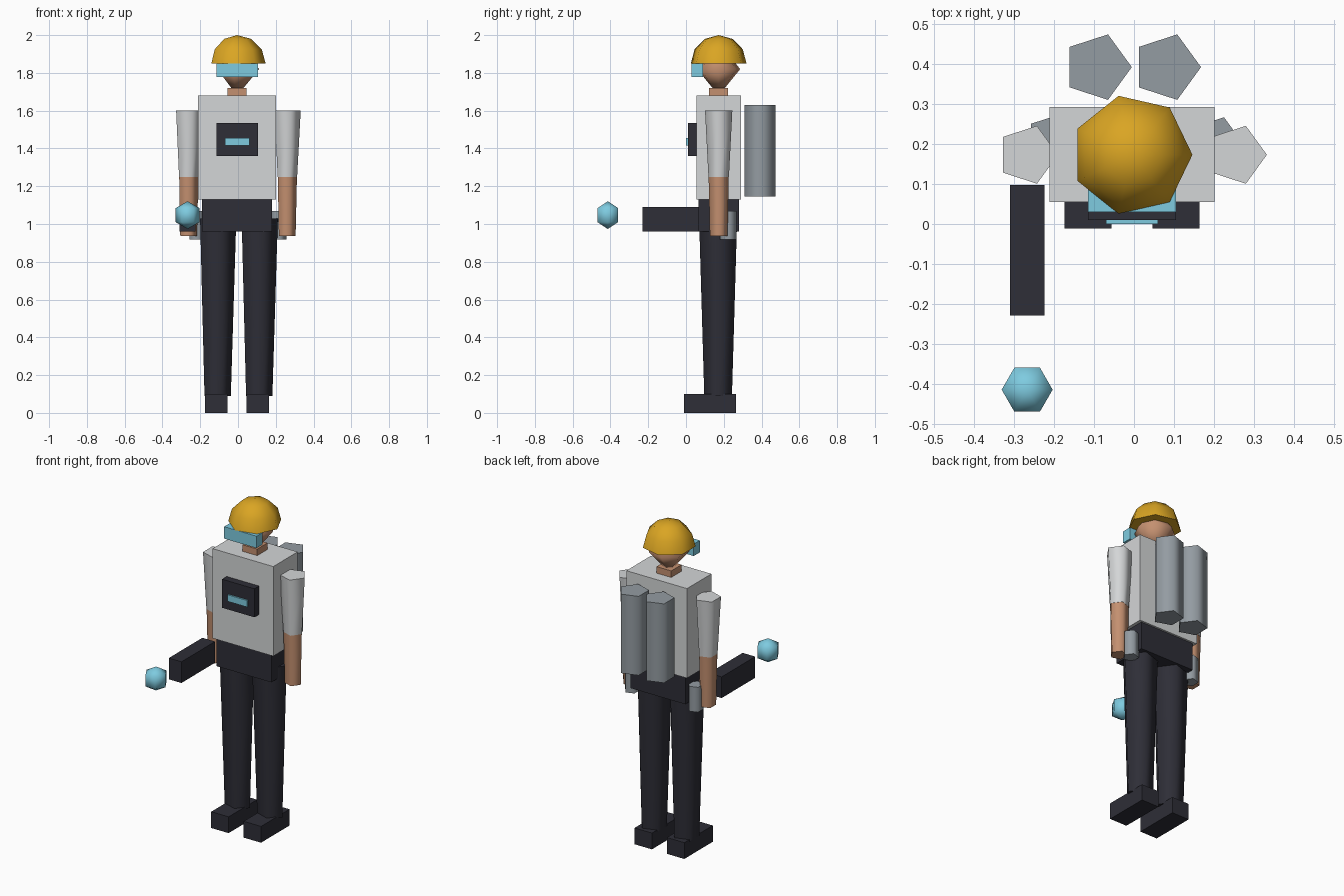
import bpy
import math

if "Cube" in bpy.data.objects:
    bpy.data.objects.remove(bpy.data.objects["Cube"], do_unlink=True)

MID = -0.005   # body axis in x
DEPTH = 0.173  # body axis in y


def material(name, r, g, b):
    """Flat colour given as 0-255 display values."""
    lin = [((v / 255 + 0.055) / 1.055) ** 2.4 for v in (r, g, b)]
    m = bpy.data.materials.new(name)
    m.use_nodes = True
    m.diffuse_color = (*lin, 1)
    m.node_tree.nodes["Principled BSDF"].inputs["Base Color"].default_value = (*lin, 1)
    return m


shirt = material("light grey cloth", 212, 214, 215)
dark = material("dark charcoal", 46, 46, 55)
metal = material("steel grey", 148, 156, 162)
skin = material("skin tan", 196, 144, 112)
gold = material("helmet yellow", 218, 165, 35)
cyan = material("glow cyan", 126, 203, 224)


def finish(obj, name, mat):
    obj.name = name
    obj.data.materials.append(mat)
    return obj


def box(name, mat, x, y, z):
    """Box from (min, max) ranges."""
    ranges = (x, y, z)
    bpy.ops.mesh.primitive_cube_add(size=1, location=[sum(r) / 2 for r in ranges])
    obj = bpy.context.object
    obj.scale = [r[1] - r[0] for r in ranges]
    bpy.ops.object.transform_apply(location=False, rotation=False)
    return finish(obj, name, mat)


def lathe(name, mat, centre, profile, sides=5):
    """Spin (radius, z) rings round a vertical axis, first corner towards +x."""
    verts, faces, rings = [], [], []
    for r, z in profile:
        n = 1 if r == 0 else sides
        rings.append(range(len(verts), len(verts) + n))
        for i in range(n):
            a = math.tau * i / sides
            verts.append((r * math.cos(a), r * math.sin(a), z))
    for low, high in zip(rings, rings[1:]):
        for i in range(sides):
            j = (i + 1) % sides
            loop = [low[i % len(low)], low[j % len(low)],
                    high[j % len(high)], high[i % len(high)]]
            faces.append(list(dict.fromkeys(loop)))
    if len(rings[0]) > 1:
        faces.append(list(reversed(rings[0])))
    if len(rings[-1]) > 1:
        faces.append(list(rings[-1]))
    mesh = bpy.data.meshes.new(name)
    mesh.from_pydata(verts, [], faces)
    obj = bpy.data.objects.new(name, mesh)
    bpy.context.collection.objects.link(obj)
    obj.location = (*centre, 0)
    bpy.ops.object.select_all(action="DESELECT")
    obj.select_set(True)
    bpy.context.view_layer.objects.active = obj
    bpy.ops.object.shade_smooth_by_angle(angle=math.radians(82))
    return finish(obj, name, mat)


def dome(radius, height, base, steps, start=0):
    """Quarter-circle profile rising from the base to a pole."""
    angles = [math.pi / 2 * i / steps for i in range(start, steps)]
    return [(radius * math.cos(a), base + height * math.sin(a)) for a in angles] + [(0, base + height)]


# Torso, hips and neck
box("torso", shirt, (MID - 0.206, MID + 0.206), (0.055, 0.292), (1.13, 1.68))
box("pelvis", dark, (MID - 0.186, MID + 0.186), (0.065, 0.28), (0.96, 1.13))
box("neck", skin, (MID - 0.05, MID + 0.05), (0.122, 0.222), (1.66, 1.72))

# Head, helmet and visor
lathe("head", skin, (MID, DEPTH), [(0, 1.68), (0.117, 1.82), (0, 1.96)], 7)
lathe("helmet", gold, (MID, DEPTH), dome(0.151, 0.15, 1.85, 3), 7)
box("visor", cyan, (MID - 0.11, MID + 0.11), (0.03, 0.09), (1.777, 1.85))

# Chest unit
box("chest_panel", dark, (MID - 0.11, MID + 0.11), (0.01, 0.056), (1.36, 1.535))
box("chest_screen", cyan, (MID - 0.065, MID + 0.065), (0.0, 0.01), (1.415, 1.455))

# Paired parts
for side, s in (("left", 1), ("right", -1)):
    arm = (MID + s * 0.261, DEPTH)
    lathe(side + "_sleeve", shirt, arm, [(0.057, 1.25), (0.076, 1.6)])
    lathe(side + "_forearm", skin, arm, [(0.049, 0.937), (0.056, 1.25)])
    leg_x = MID + s * 0.11
    lathe(side + "_leg", dark, (leg_x, DEPTH - 0.003), [(0.077, 0.09), (0.106, 1.03)])
    box(side + "_foot", dark, (leg_x - 0.059, leg_x + 0.059), (-0.011, 0.265), (0, 0.1))
    lathe(side + "_tank", metal, (MID + s * 0.0865, 0.392), [(0.086, 1.145), (0.086, 1.63)])
    lathe(side + "_hip_canister", metal, (MID + s * 0.216, 0.224), [(0.045, 0.917), (0.045, 1.07)])

# Hand-held tool with its floating orb
box("tool_body", dark, (-0.31, -0.224), (-0.229, 0.097), (0.96, 1.09))
orb_r, orb_z = 0.0735, 1.047
lathe("orb", cyan, (-0.267, -0.414),
      [(0, orb_z - orb_r), (orb_r * 0.866, orb_z - orb_r / 2),
       (orb_r * 0.866, orb_z + orb_r / 2), (0, orb_z + orb_r)], 6)
